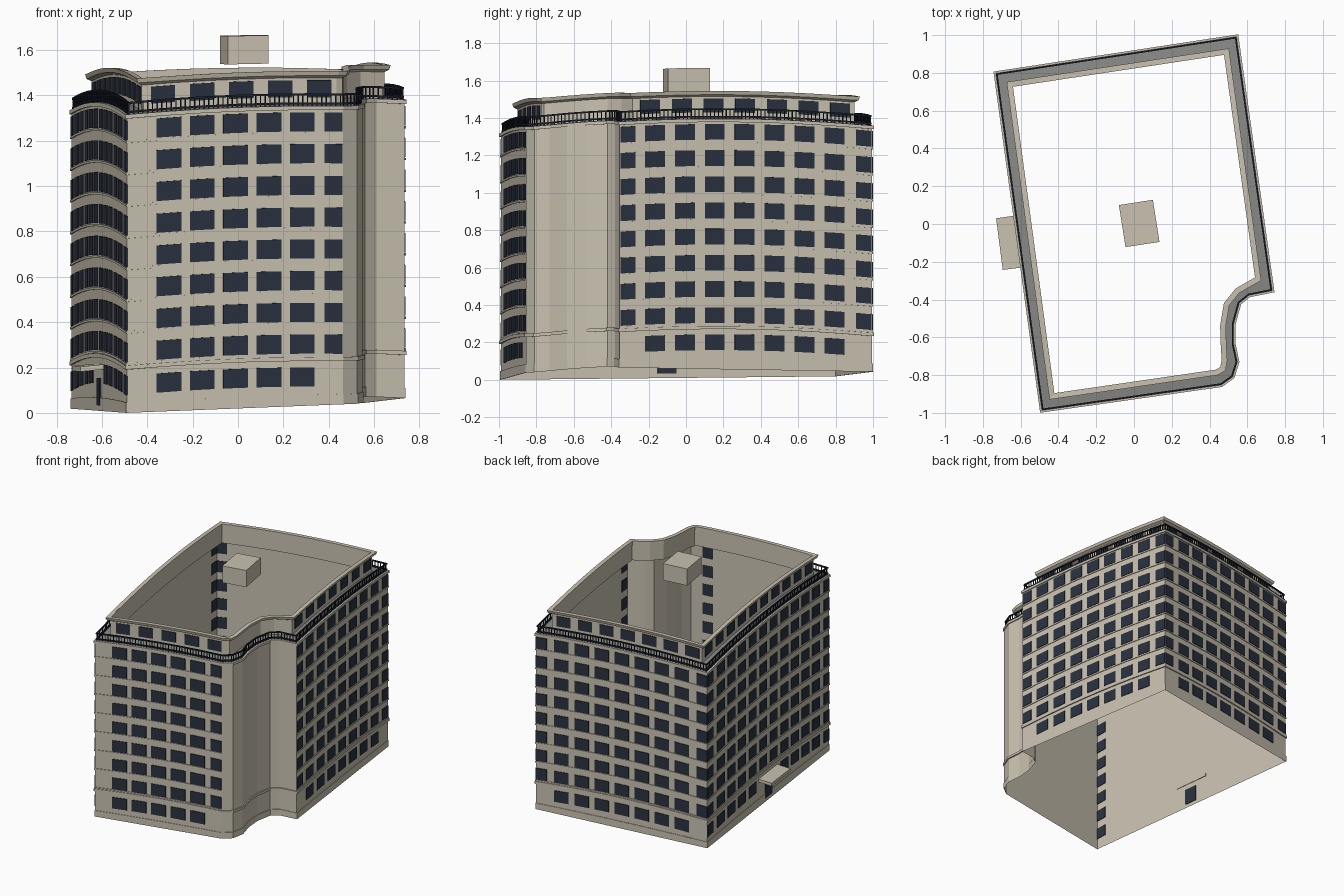
import bpy, bmesh
from math import hypot
from mathutils import Vector

cube = bpy.data.objects.get("Cube")
if cube:
    bpy.data.objects.remove(cube)


def material(name, rgb):
    m = bpy.data.materials.new(name)
    m.use_nodes = True
    m.diffuse_color = (*rgb, 1)
    m.node_tree.nodes["Principled BSDF"].inputs["Base Color"].default_value = (*rgb, 1)
    return m


BEIGE = material("beige stone", (0.59, 0.54, 0.44))
GLASS = material("dark blue glass", (0.022, 0.03, 0.05))
METAL = material("black metal", (0.01, 0.013, 0.022))
GREY = material("grey terrace", (0.25, 0.25, 0.24))

# Footprints, counter-clockwise from the front left corner
OUTER = [(-.49, -.99), (.463, -.855), (.525, -.81), (.55, -.73), (.53, -.635), (.53, -.53),
         (.56, -.42), (.61, -.38), (.735, -.355), (.545, .995), (-.735, .8)]
INNER = [(-.425, -.9), (.435, -.775), (.46, -.76), (.468, -.72), (.463, -.635), (.46, -.54),
         (.48, -.42), (.54, -.345), (.645, -.285), (.48, .9), (-.645, .73)]
FL, FR, R, BR, BL = (OUTER[i] for i in (0, 1, 8, 9, 10))


def lift(x, y):
    """Gentle dome that the floors follow."""
    return .09 + .022 * x + .012 * y - .055 * (x * x + y * y)


def height(x, y, z, chord=None):
    """Floors follow the dome, the foot stays straight between corners."""
    h = lift(x, y)
    if chord is None:
        return z + h
    return z + chord + (h - chord) * min(1, max(0, z) / .15)


def finish(name, bm, mat):
    bmesh.ops.recalc_face_normals(bm, faces=bm.faces)
    me = bpy.data.meshes.new(name)
    bm.to_mesh(me)
    bm.free()
    me.materials.append(mat)
    ob = bpy.data.objects.new(name, me)
    bpy.context.scene.collection.objects.link(ob)
    return ob


def sample(poly, closed=True, ref=None):
    """Subdivide a path into (x, y, mitred normal, chord height)."""
    n = len(poly)
    ref = ref or poly
    edges = n if closed else n - 1
    normals = []
    for i in range(edges):
        d = Vector(poly[(i + 1) % n]) - Vector(poly[i])
        normals.append(Vector((d.y, -d.x)).normalized())
    out = []
    for i in range(edges):
        a, b = Vector(poly[i]), Vector(poly[(i + 1) % n])
        steps = max(1, round((Vector(ref[(i + 1) % n]) - Vector(ref[i])).length / .16))
        prev = normals[i - 1] if closed or i else normals[i]
        for k in range(steps):
            p = a.lerp(b, k / steps)
            nn = normals[i]
            if k == 0:
                nn = (prev + nn) / (1 + prev.dot(nn))
            t = k / steps
            out.append((p.x, p.y, nn, lift(*a) * (1 - t) + lift(*b) * t))
    if not closed:
        out.append((*poly[-1], normals[-1], lift(*poly[-1])))
    return out


def strip(name, path, levels, mat, closed=True):
    """Sweep a profile of (height, outward offset) along a path."""
    bm = bmesh.new()
    rows = []
    for x, y, n, c in path:
        rows.append([bm.verts.new((x + n.x * o, y + n.y * o, height(x, y, z, c)))
                     for z, o in levels])
    for i in range(len(rows) if closed else len(rows) - 1):
        p, q = rows[i], rows[(i + 1) % len(rows)]
        for k in range(len(levels) - 1):
            bm.faces.new((p[k], q[k], q[k + 1], p[k + 1]))
    return finish(name, bm, mat)


def box_profile(z0, z1, o0, o1):
    return [(z0, o0), (z0, o1), (z1, o1), (z1, o0), (z0, o0)]


def prism(bm, corners, z0, z1):
    """Vertical prism whose ends follow the dome."""
    lo = [bm.verts.new((x, y, height(x, y, z0))) for x, y in corners]
    hi = [bm.verts.new((x, y, height(x, y, z1))) for x, y in corners]
    bm.faces.new(lo[::-1])
    bm.faces.new(hi)
    n = len(corners)
    for i in range(n):
        j = (i + 1) % n
        bm.faces.new((lo[i], lo[j], hi[j], hi[i]))


def panel(bm, a, b, s, w, z0, z1, d0, d1):
    """Upright plate at distance s along wall a-b."""
    a, b = Vector(a), Vector(b)
    d = (b - a).normalized()
    n = Vector((d.y, -d.x))
    c = a + d * s
    prism(bm, [c - d * w / 2 + n * d0, c - d * w / 2 + n * d1,
               c + d * w / 2 + n * d1, c + d * w / 2 + n * d0], z0, z1)


def length(a, b):
    return hypot(b[0] - a[0], b[1] - a[1])


outer = sample(OUTER)
inner = sample(INNER, ref=OUTER)
TOP = 1.315

# Main walls, plinth, ledges
strip("outer_wall", outer, [(0, 0), (TOP, 0)], BEIGE)
strip("plinth", outer, [(0, .004), (.045, .004), (.045, 0)], BEIGE)
strip("base_ledge", outer, box_profile(.19, .208, 0, .008), BEIGE)
strip("roof_ledge", outer, box_profile(TOP - .018, TOP, 0, .008), BEIGE)
window_path = sample([R, BR, BL, FL, FR], closed=False)
rows = [.12] + [.265 + .14 * k for k in range(8)]
for k, z in enumerate(rows[1:]):
    strip(f"floor_ledge_{k + 1}", window_path, box_profile(z - .056, z - .046, 0, .005),
          BEIGE, closed=False)

# Terrace between the main wall and the set-back top storey
bm = bmesh.new()
pairs = [[bm.verts.new((p[0], p[1], height(p[0], p[1], TOP))) for p in (a, b)]
         for a, b in zip(outer, inner)]
for i, p in enumerate(pairs):
    q = pairs[(i + 1) % len(pairs)]
    bm.faces.new((p[0], q[0], q[1], p[1]))
finish("terrace", bm, GREY)

# Top storey with its cornice
strip("top_storey_wall", inner, [(TOP, 0), (1.46, 0)], BEIGE)
strip("cornice", inner, [(1.43, 0), (1.44, .02), (1.46, .026), (1.46, -.004),
                         (1.43, -.004), (1.43, 0)], BEIGE)

# Windows: walls with their window centres and widths
PITCH = .16


def even(a, b, count):
    """Evenly spaced windows with narrower ones at the corners."""
    n = length(a, b)
    step = (n - .08) / (count - 1)
    return [(.042 + step * k, .08 if k in (0, count - 1) else .108) for k in range(count)]


front = [(.187 + .1485 * k, .11) for k in range(5)] + [(.92, .08)]
right = [(.045, .08)] + [(.19 + PITCH * 1.01 * k, .107) for k in range(7)] + [(1.318, .085)]
back = even(BR, BL, 9)
left = even(BL, FL, 12)
bm = bmesh.new()
for a, b, spots, ends in ((FL, FR, front, (5,)), (R, BR, right, (0, 8)),
                          (BR, BL, back, (0, 8)), (BL, FL, left, (0, 11))):
    for r, z in enumerate(rows):
        for i, (s, w) in enumerate(spots):
            corner = i in ends
            if r == 0 and (corner and a != BL or a == BL and i in (5, 6)):
                continue
            panel(bm, a, b, s, w, z - .042, z + .042, -.004 if corner else .001, .005)
finish("windows", bm, GLASS)

# Top storey windows
bm = bmesh.new()
for i, j, count in ((0, 1, 5), (8, 9, 7), (9, 10, 7), (10, 0, 10)):
    a, b = INNER[i], INNER[j]
    n = length(a, b)
    for k in range(count):
        panel(bm, a, b, n * (k + .55) / count, .107, 1.345, 1.42, .001, .005)
finish("top_storey_windows", bm, GLASS)

# Terrace railing
for name, z in (("railing_top_bar", 1.362), ("railing_low_bar", 1.322)):
    strip(name, outer, box_profile(z, z + .009, -.012, -.003), METAL)
bm = bmesh.new()
for i, a in enumerate(OUTER):
    b = OUTER[(i + 1) % len(OUTER)]
    n = length(a, b)
    posts = max(2, round(n / .021))
    for k in range(posts):
        panel(bm, a, b, n * (k + .5) / posts, .005, TOP, 1.365, -.01, -.005)
finish("railing_posts", bm, METAL)

# Entrance door and canopy on the left side
bm = bmesh.new()
panel(bm, BL, FL, .91, .1, -.02, .1, -.004, .006)
finish("entrance_door", bm, GLASS)
bm = bmesh.new()
prism(bm, [(-.73, .03), (-.695, -.243), (-.592, -.23), (-.627, .045)], .14, .162)
finish("entrance_canopy", bm, BEIGE)

# Roof plant box
bm = bmesh.new()
prism(bm, [(-.08, .1), (-.045, -.122), (.135, -.095), (.1, .128)], 1.45, 1.575)
finish("roof_box", bm, BEIGE)
